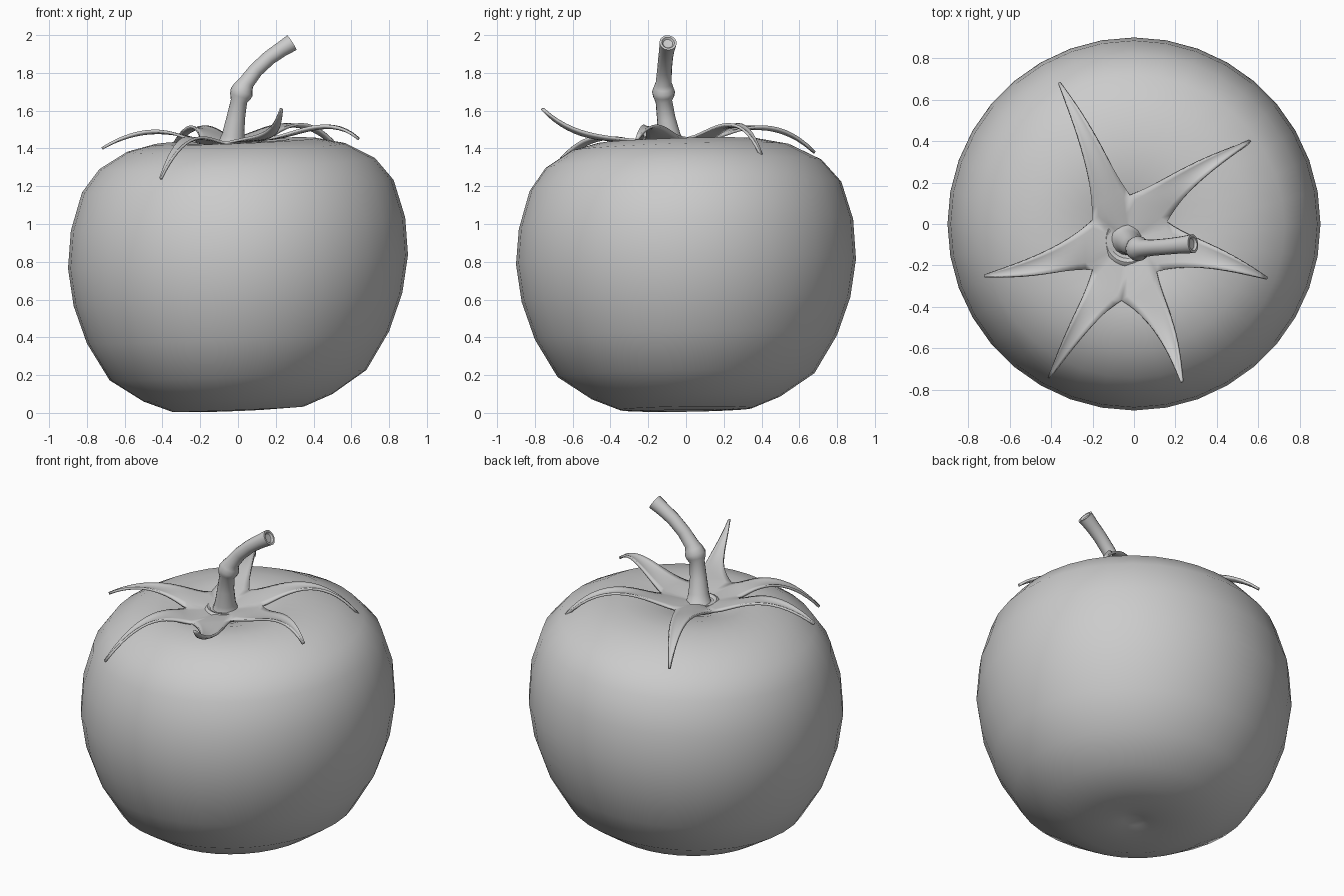
import bpy, bmesh, math
from mathutils import Vector

cube = bpy.data.objects.get("Cube")
if cube:
    bpy.data.objects.remove(cube, do_unlink=True)

grey = bpy.data.materials.new("plain grey")
grey.use_nodes = True
grey.diffuse_color = (0.6, 0.6, 0.6, 1)
grey.node_tree.nodes["Principled BSDF"].inputs["Base Color"].default_value = (0.6, 0.6, 0.6, 1)


def finish(name, bm, angle=50):
    """Turn a bmesh into a smooth-shaded grey object."""
    bmesh.ops.remove_doubles(bm, verts=bm.verts, dist=0.0005)
    bmesh.ops.recalc_face_normals(bm, faces=bm.faces)
    mesh = bpy.data.meshes.new(name)
    bm.to_mesh(mesh)
    bm.free()
    mesh.materials.append(grey)
    obj = bpy.data.objects.new(name, mesh)
    bpy.context.collection.objects.link(obj)
    bpy.ops.object.select_all(action="DESELECT")
    obj.select_set(True)
    bpy.context.view_layer.objects.active = obj
    bpy.ops.object.shade_smooth_by_angle(angle=math.radians(angle))
    return obj


def skin(bm, rows, closed):
    """Join rows of points with quads."""
    rows = [[bm.verts.new(p) for p in row] for row in rows]
    for a, b in zip(rows, rows[1:]):
        n = len(a)
        for i in range(n if closed else n - 1):
            j = (i + 1) % n
            bm.faces.new((a[i], a[j], b[j], b[i]))


def cubic(values, s):
    """Smooth curve through four evenly spaced values."""
    knots = [0, 1 / 3, 2 / 3, 1]
    total = 0
    for i, v in enumerate(values):
        for j, k in enumerate(knots):
            if i != j:
                v *= (s - k) / (knots[i] - k)
        total += v
    return total


# Fruit: a squat lathed body, slightly tilted, dimpled off-centre on top
profile = [(0, .04), (.06, .025), (.15, .012), (.35, .02), (.5, .08), (.68, .2), (.8, .4),
           (.87, .6), (.9, .8), (.885, 1), (.825, 1.2), (.73, 1.32), (.58, 1.405),
           (.43, 1.44), (.29, 1.44), (.16, 1.405), (.07, 1.37), (0, 1.36)]
SIDES = 36
rings = []
for r, z in profile:
    shift = max(0, 1 - r / 0.85) if z > 0.8 else 0
    ring = []
    for i in range(SIDES):
        a = math.tau * i / SIDES
        x = r * math.cos(a) - 0.03 * shift
        y = r * math.sin(a) - 0.09 * shift
        lift = 0.04 * x + (0.03 if z > 0.8 else 0.015) * y
        ring.append((x, y, max(0, z + lift)))
    rings.append(ring)
bm = bmesh.new()
skin(bm, rings, True)
finish("fruit", bm, 60)

# Calyx: six curling sepals growing from a shared centre
centre = Vector((-0.03, -0.08, 1.41))
valleys = [(-.02, .14), (.16, .01), (.11, -.23), (-.06, -.37), (-.2, -.22), (-.2, .02)]
# tip x, tip y, sideways bend, heights along the sepal
sepals = [(.56, .4, .02, (1.46, 1.51, 1.50, 1.36)),
          (.64, -.26, .02, (1.45, 1.48, 1.51, 1.45)),
          (.23, -.76, .03, (1.44, 1.45, 1.49, 1.61)),
          (-.41, -.74, -.01, (1.43, 1.45, 1.39, 1.24)),
          (-.72, -.25, .02, (1.44, 1.48, 1.47, 1.40)),
          (-.36, .68, -.02, (1.46, 1.50, 1.49, 1.38))]
ACROSS, ALONG = 6, 14
bm = bmesh.new()
for k, (tx, ty, bend, heights) in enumerate(sepals):
    va, vb = Vector(valleys[k]), Vector(valleys[(k + 1) % 6])
    mid, half = (va + vb) / 2, (vb - va) / 2
    tip = Vector((tx, ty))
    axis = tip - mid
    side = Vector((-axis.y, axis.x)).normalized()
    blade = []
    for i in range(ALONG + 1):
        s = i / ALONG
        width = 0.06 + 0.94 * (0.75 * (1 - s) + 0.25 * (1 - s) ** 6)
        c = mid + axis * s + side * bend * math.sin(math.pi * s)
        row = []
        for j in range(ACROSS + 1):
            u = 2 * j / ACROSS - 1
            p = c + half * width * u
            # blend to a common height at the valleys so neighbours meet
            edge = 1.447 + 0.04 * (p.x + p.y)
            f = u * u * (1 - s) ** 6
            z = cubic(heights, s) * (1 - f) + edge * f
            z += 0.012 * u * u * math.sin(math.pi * s)
            row.append(Vector((p.x, p.y, z)))
        blade.append(row)
    hub = [[centre.lerp(p, t) for p in blade[0]] for t in (0, 0.3, 0.65)]
    skin(bm, hub + blade, False)
calyx = finish("calyx", bm)
thick = calyx.modifiers.new("thickness", "SOLIDIFY")
thick.thickness = 0.014
thick.offset = 0

# Stem: tapered sweep with a swollen joint and a hollowed cut end
path = [(-.035, -.075, 1.39, .1), (-.032, -.08, 1.425, .072), (-.025, -.09, 1.47, .06),
        (-.012, -.105, 1.56, .049), (.005, -.117, 1.65, .044), (.012, -.118, 1.675, .056),
        (.02, -.119, 1.7, .061), (.03, -.119, 1.725, .052), (.045, -.118, 1.75, .042),
        (.095, -.114, 1.815, .039), (.165, -.108, 1.88, .039), (.23, -.101, 1.925, .041),
        (.285, -.095, 1.96, .046)]
points = [Vector(p[:3]) for p in path]
rows = []


def ring_at(p, direction, radius):
    u = Vector((0, 1, 0)).cross(direction).normalized()
    v = direction.cross(u).normalized()
    return [p + (u * math.cos(a) + v * math.sin(a)) * radius
            for a in (math.tau * i / 16 for i in range(16))]


for i, p in enumerate(points):
    d = points[min(i + 1, len(points) - 1)] - points[max(i - 1, 0)]
    rows.append(ring_at(p, d.normalized(), path[i][3]))
end = d.normalized()
for back, radius in ((0, .034), (.01, .026), (.012, 0)):
    rows.append(ring_at(points[-1] - end * back, end, radius))
bm = bmesh.new()
skin(bm, rows, True)
finish("stem", bm, 40)

# Collar: raised rim where the stem meets the calyx
bm = bmesh.new()
rim = [(.075, 1.405), (.09, 1.43), (.105, 1.436), (.125, 1.425), (.14, 1.4)]
skin(bm, [[(centre.x + r * math.cos(math.tau * i / 24),
            centre.y + r * math.sin(math.tau * i / 24), z) for i in range(24)]
          for r, z in rim], True)
finish("collar", bm)
